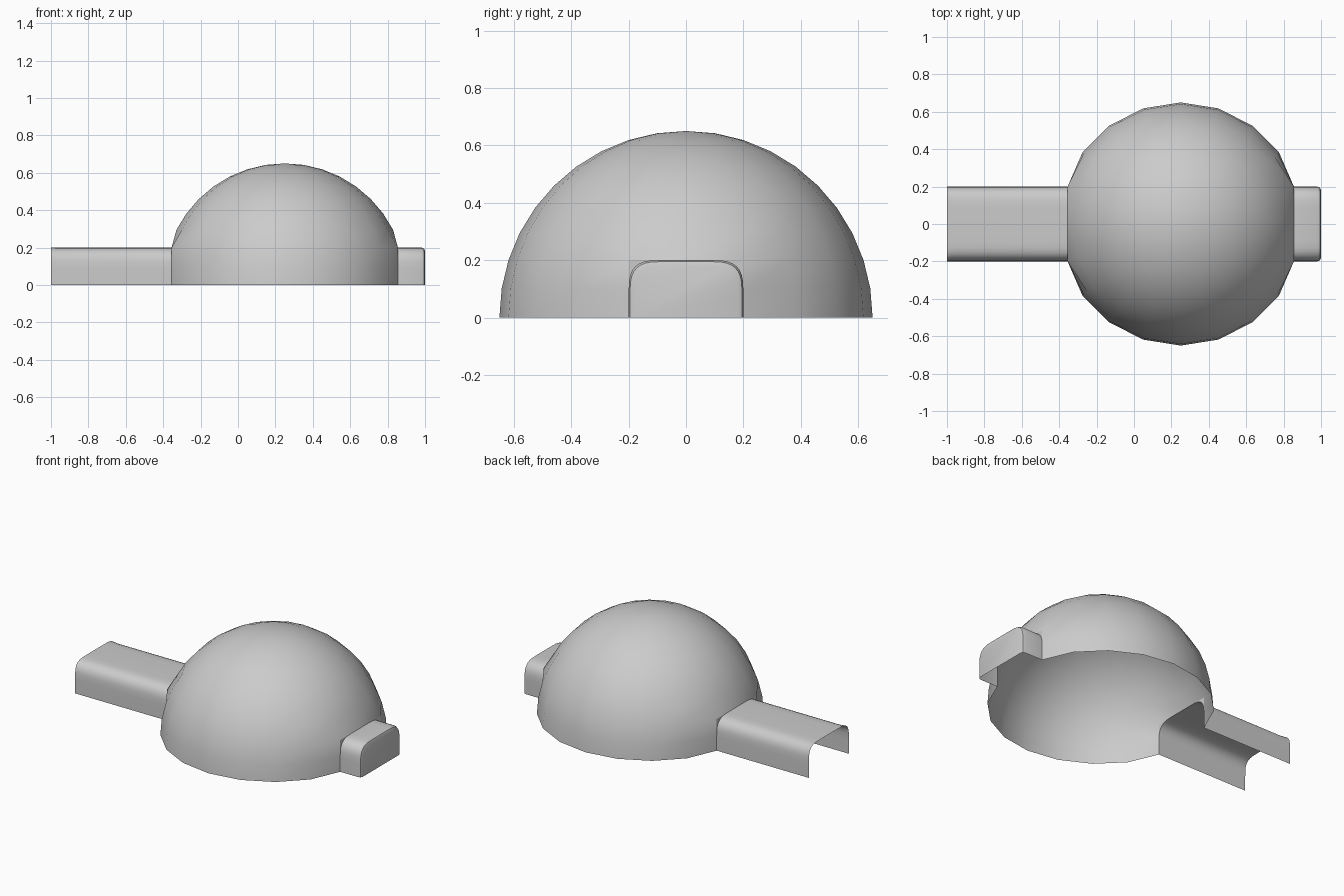
import bpy, bmesh
from math import sin, cos, pi, radians

if "Cube" in bpy.data.objects:
    bpy.data.objects.remove(bpy.data.objects["Cube"])

CX, R = 0.25, 0.65          # dome centre and radius
DOOR = 0.605                # distance of the flat door frames from the centre
HW, H = 0.2, 0.2            # tunnel half width and height
SEG, RINGS = 20, 10


def finish(bm, name, angle=35):
    bmesh.ops.recalc_face_normals(bm, faces=bm.faces)
    me = bpy.data.meshes.new(name)
    bm.to_mesh(me)
    bm.free()
    ob = bpy.data.objects.new(name, me)
    bpy.context.collection.objects.link(ob)
    bpy.ops.object.select_all(action='DESELECT')
    ob.select_set(True)
    bpy.context.view_layer.objects.active = ob
    bpy.ops.object.shade_smooth_by_angle(angle=radians(angle))
    return ob


def arch(inset=0.0, power=3.0, a=0.11, n=8):
    """Rounded arch profile (y, z) from one foot to the other."""
    w, h = HW - inset, H - inset
    right = []
    for i in range(n + 1):
        t = i / n * pi / 2
        right.append((w - a + a * cos(t) ** (2 / power) if i < n else w - a,
                      h - a + a * sin(t) ** (2 / power)))
    right = [(w, 0)] + right
    return right + [(-y, z) for y, z in reversed(right)]


# Hollow dome with a flat-framed doorway at each end
bm = bmesh.new()
grid = []
for j in range(RINGS):
    el = j * pi / 2 / RINGS
    row = []
    for i in range(SEG):
        az = i * 2 * pi / SEG
        x, y, z = R * cos(el) * cos(az), R * cos(el) * sin(az), R * sin(el)
        if j <= 2 and i % 10 in (0, 1, 9):
            x = DOOR if x > 0 else -DOOR
            z = H * j / 2
            if i % 10:
                y = HW if y > 0 else -HW
        row.append(bm.verts.new((CX + x, y, z)))
    grid.append(row)
top = bm.verts.new((CX, 0, R))
for j in range(RINGS):
    for i in range(SEG):
        k = (i + 1) % SEG
        if j < 2 and i in (0, 9, 10, 19):
            continue
        if j == RINGS - 1:
            bm.faces.new((grid[j][i], grid[j][k], top))
        else:
            bm.faces.new((grid[j][i], grid[j][k], grid[j + 1][k], grid[j + 1][i]))
finish(bm, "dome")


def tunnel(name, sections, cap):
    """Loft arches given as (x, inset, power); fill the door frame corners."""
    bm = bmesh.new()
    loops = [[bm.verts.new((x, y, z)) for y, z in arch(inset, power)]
             for x, inset, power in sections]
    for a, b in zip(loops, loops[1:]):
        for i in range(len(a) - 1):
            bm.faces.new((a[i], a[i + 1], b[i + 1], b[i]))
    if cap:
        bm.faces.new(loops[-1])
    first = loops[0]
    half = len(first) // 2
    for side, pts in ((1, first[1:half]), (-1, first[half:-1])):
        corner = bm.verts.new((sections[0][0], side * HW, H))
        for p, q in zip(pts, pts[1:]):
            bm.faces.new((corner, p, q))
    return finish(bm, name)


# Long open entrance tunnel, its mouth slightly squarer
tunnel("entrance_tunnel", [(CX - DOOR, 0, 3), (-0.96, 0, 3), (-1.0, 0, 3.6)], False)

# Short rear alcove closed by a wall with a softened edge
tunnel("rear_alcove", [(CX + DOOR, 0, 3), (0.98, 0, 3), (0.994, 0.005, 3),
                       (1.0, 0.018, 3)], True)
